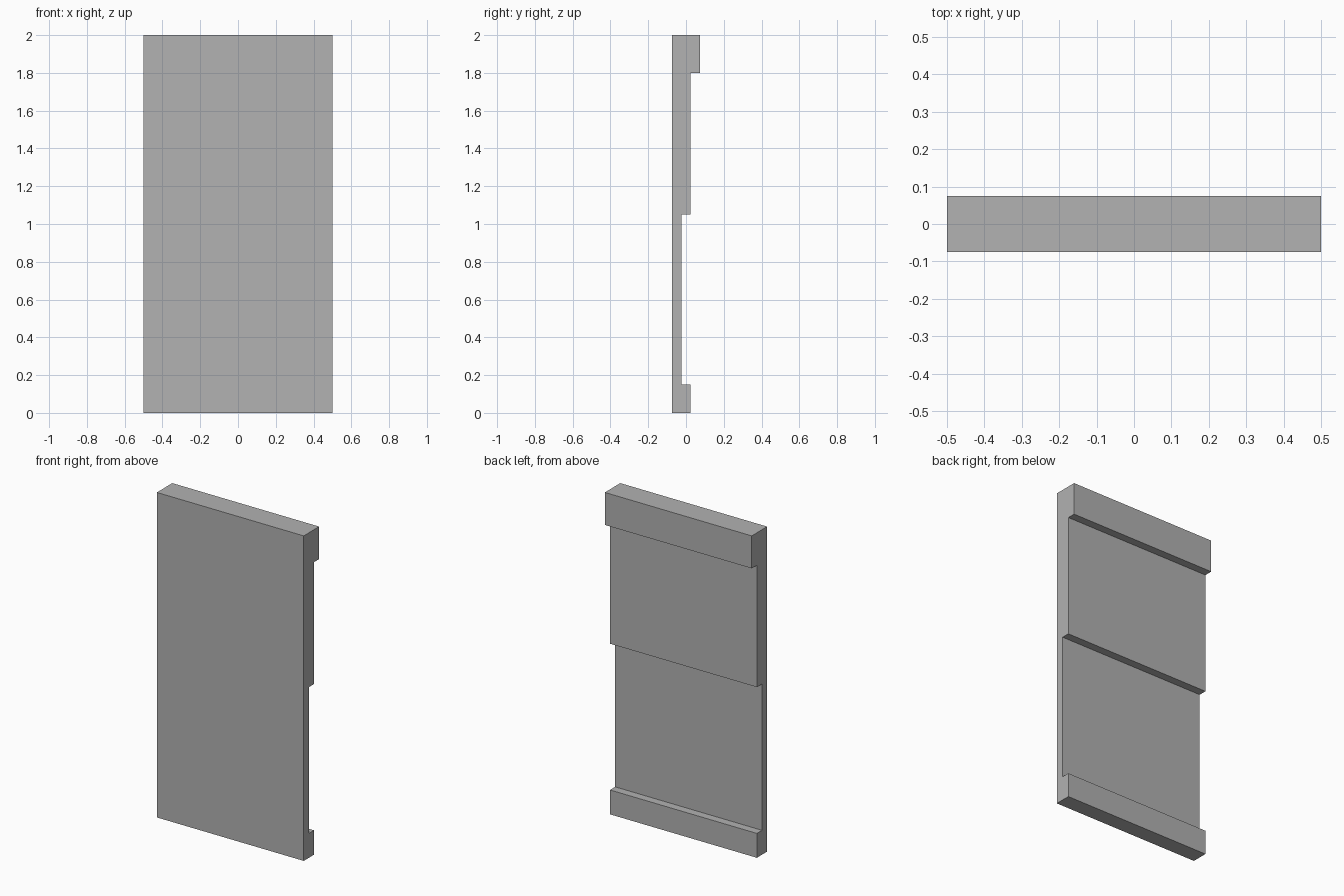
import bpy
import bmesh

cube = bpy.data.objects.get("Cube")
if cube:
    bpy.data.objects.remove(cube, do_unlink=True)

# One plain grey for the whole panel
grey = bpy.data.materials.new("plain_grey")
grey.use_nodes = True
colour = (0.445, 0.445, 0.445, 1)
grey.diffuse_color = colour
grey.node_tree.nodes["Principled BSDF"].inputs["Base Color"].default_value = colour

FRONT, THIN, MID, DEEP = -0.075, -0.025, 0.025, 0.075
HALF_WIDTH = 0.5

# Side profile (y, z): flat front, stepped back with a base rail and top rail
profile = [
    (FRONT, 0), (MID, 0), (MID, 0.15), (THIN, 0.15),
    (THIN, 1.05), (MID, 1.05), (MID, 1.8), (DEEP, 1.8),
    (DEEP, 2), (FRONT, 2),
]

# Extrude the profile across the width
bm = bmesh.new()
side = bm.faces.new([bm.verts.new((-HALF_WIDTH, y, z)) for y, z in profile])
result = bmesh.ops.extrude_face_region(bm, geom=[side], use_keep_orig=True)
moved = [v for v in result["geom"] if isinstance(v, bmesh.types.BMVert)]
bmesh.ops.translate(bm, verts=moved, vec=(2 * HALF_WIDTH, 0, 0))
bmesh.ops.recalc_face_normals(bm, faces=bm.faces)

mesh = bpy.data.meshes.new("wall_panel")
bm.to_mesh(mesh)
bm.free()
mesh.materials.append(grey)
panel = bpy.data.objects.new("wall_panel", mesh)
bpy.context.collection.objects.link(panel)
